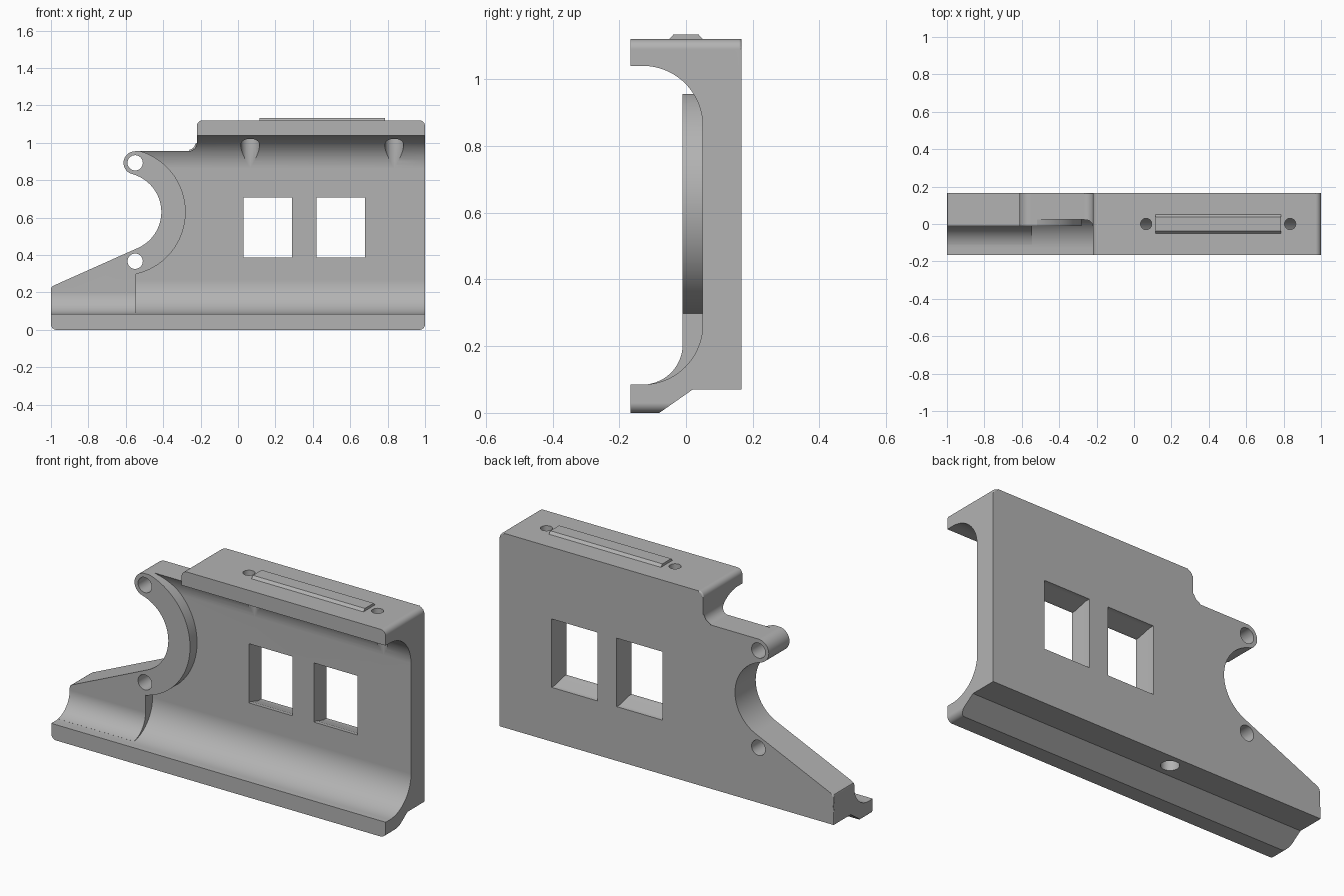
import bpy, bmesh, math
from mathutils import Vector

if "Cube" in bpy.data.objects:
    bpy.data.objects.remove(bpy.data.objects["Cube"])

grey = bpy.data.materials.new("plain_grey")
grey.use_nodes = True
colour = (0.45, 0.45, 0.45, 1)
grey.diffuse_color = colour
grey.node_tree.nodes["Principled BSDF"].inputs["Base Color"].default_value = colour


def arc(cx, cy, r, start, end, steps=24):
    angles = [math.radians(start + (end - start) * i / steps) for i in range(steps + 1)]
    return [(cx + r * math.cos(a), cy + r * math.sin(a)) for a in angles]


def fillet(before, corner, after, r, steps=8):
    """Replace a right-angled corner by a round of radius r."""
    p = Vector(corner)
    u = (Vector(before) - p).normalized() * r
    v = (Vector(after) - p).normalized() * r
    turns = [math.pi / 2 * i / steps for i in range(steps + 1)]
    return [tuple(p + u * (1 - math.sin(t)) + v * (1 - math.cos(t))) for t in turns]


def prism(name, points, axis, lo, hi, scale=1, round_at=None, r=0.01):
    """Extrude a 2D outline along x, y or z; optionally round one end's rim."""
    place = {"x": lambda a, b, d: (d, a, b),
             "y": lambda a, b, d: (a, d, b),
             "z": lambda a, b, d: (a, b, d)}[axis]
    bm = bmesh.new()
    ends = [[bm.verts.new(place(a, b, d)) for a, b in points] for d in (lo, hi)]
    n = len(points)
    caps = [bm.faces.new(e) for e in ends]
    for i in range(n):
        j = (i + 1) % n
        bm.faces.new((ends[0][i], ends[0][j], ends[1][j], ends[1][i]))
    if round_at is not None:
        bmesh.ops.bevel(bm, geom=list(caps[round_at].edges), offset=r, segments=3,
                        profile=0.5, affect='EDGES', clamp_overlap=True)
    bmesh.ops.recalc_face_normals(bm, faces=bm.faces)
    mesh = bpy.data.meshes.new(name)
    bm.to_mesh(mesh)
    bm.free()
    mesh.materials.append(grey)
    obj = bpy.data.objects.new(name, mesh)
    bpy.context.collection.objects.link(obj)
    return obj


def frustum(name, centre, sizes, axis):
    """Stack of centred rectangles, each given as (width, height, depth)."""
    bm = bmesh.new()
    cx, cy = centre
    rings = []
    for w, h, d in sizes:
        corners = [(cx + sx * w / 2, cy + sy * h / 2)
                   for sx, sy in ((-1, -1), (1, -1), (1, 1), (-1, 1))]
        rings.append([bm.verts.new((a, d, b) if axis == "y" else (a, b, d))
                      for a, b in corners])
    for low, high in zip(rings, rings[1:]):
        for i in range(4):
            j = (i + 1) % 4
            bm.faces.new((low[i], low[j], high[j], high[i]))
    bm.faces.new(rings[0])
    bm.faces.new(rings[-1])
    bmesh.ops.recalc_face_normals(bm, faces=bm.faces)
    mesh = bpy.data.meshes.new(name)
    bm.to_mesh(mesh)
    bm.free()
    mesh.materials.append(grey)
    obj = bpy.data.objects.new(name, mesh)
    bpy.context.collection.objects.link(obj)
    return obj


def combine(target, tool, operation):
    mod = target.modifiers.new(operation, 'BOOLEAN')
    mod.operation, mod.solver, mod.object = operation, 'EXACT', tool
    bpy.ops.object.select_all(action='DESELECT')
    bpy.context.view_layer.objects.active = target
    target.select_set(True)
    bpy.ops.object.modifier_apply(modifier=mod.name)
    bpy.data.objects.remove(tool)


# Channel section with two coved lips, oversize where the outline trims it
front, back = -0.167, 0.167
section = ([(-0.3, -0.1), (-0.08, -0.1), (-0.08, 0), (0.02, 0.07), (0.3, 0.07),
            (0.3, 1.3), (-0.3, 1.3), (-0.3, 1.04)]
           + arc(-0.13, 0.86, 0.18, 90, 0) + arc(-0.13, 0.265, 0.18, 0, -90)
           + [(-0.3, 0.085)])
bracket = prism("bracket_body", section, "x", -1.1, 1.1)

# Raised pad on the lower left and raised ring around the round recess
ring_centre = (-0.62, 0.63)
pad = prism("raised_pad",
            [(0.1, 0.12), (0.1, 0.6), (-0.01, 0.6)] + arc(-0.13, 0.205, 0.12, 0, -80, 16)
            + [(-0.1, 0.075), (0, 0.08)],
            "x", -1.2, -0.546)
ring = prism("raised_ring", arc(*ring_centre, 0.34, 0, 357.5, 143), "y", -0.01, 0.1,
             round_at=0, r=0.012)
combine(bracket, pad, 'UNION')
combine(bracket, ring, 'UNION')

# Front outline: rounded corners, step, lug, round recess, sloping foot
a, b, c, d, e, f = ((-1, 0), (1, 0), (1, 1.12), (-0.22, 1.12), (-0.22, 0.955), (-0.5, 0.955))
lug = (-0.55, 0.893)
outline = (fillet((-1, 0.2), a, b, 0.03) + fillet(a, b, c, 0.03)
           + fillet(b, c, d, 0.03) + fillet(c, d, e, 0.03) + fillet(d, e, f, 0.045)
           + arc(*lug, 0.062, 90, 255) + arc(*ring_centre, 0.21, 74, -65.5, 40)
           + [(-0.985, 0.237), (-0.996, 0.23), (-1, 0.218)])
trim = prism("outline_trim", outline, "y", front, back, round_at=1, r=0.008)
combine(bracket, trim, 'INTERSECT')

# Two windows, flared towards the back
for x in (0.16, 0.55):
    window = frustum("window_cut", (x, 0.548),
                     [(0.26, 0.32, -0.1), (0.26, 0.32, 0.07),
                      (0.275, 0.37, 0.14), (0.275, 0.37, 0.3)], "y")
    combine(bracket, window, 'DIFFERENCE')


def bore(x, y, r, axis, lo, hi):
    hole = prism("hole_cut", arc(x, y, r, 0, 348.75, 31), axis, lo, hi)
    combine(bracket, hole, 'DIFFERENCE')


# Lug holes, counterbored top holes, blind hole underneath
for z in (0.893, 0.367):
    bore(-0.55, z, 0.041, "y", -0.3, 0.3)
for x in (0.065, 0.835):
    bore(x, 0, 0.03, "z", 0.9, 1.3)
    bore(x, 0, 0.05, "z", 0.8, 1.02)
bore(-0.14, 0.095, 0.045, "z", 0, 0.2)

# Low rail on the top face
rail = frustum("top_rail", (0.45, 0),
               [(0.67, 0.1, 1.11), (0.67, 0.1, 1.12), (0.67, 0.075, 1.134)], "z")

# Smooth the rounds, keep the flats and edges crisp
bpy.ops.object.select_all(action='DESELECT')
bracket.select_set(True)
bpy.context.view_layer.objects.active = bracket
bpy.ops.object.shade_smooth_by_angle(angle=math.radians(32))
weighted = bracket.modifiers.new("weighted_normals", 'WEIGHTED_NORMAL')
weighted.keep_sharp = True
